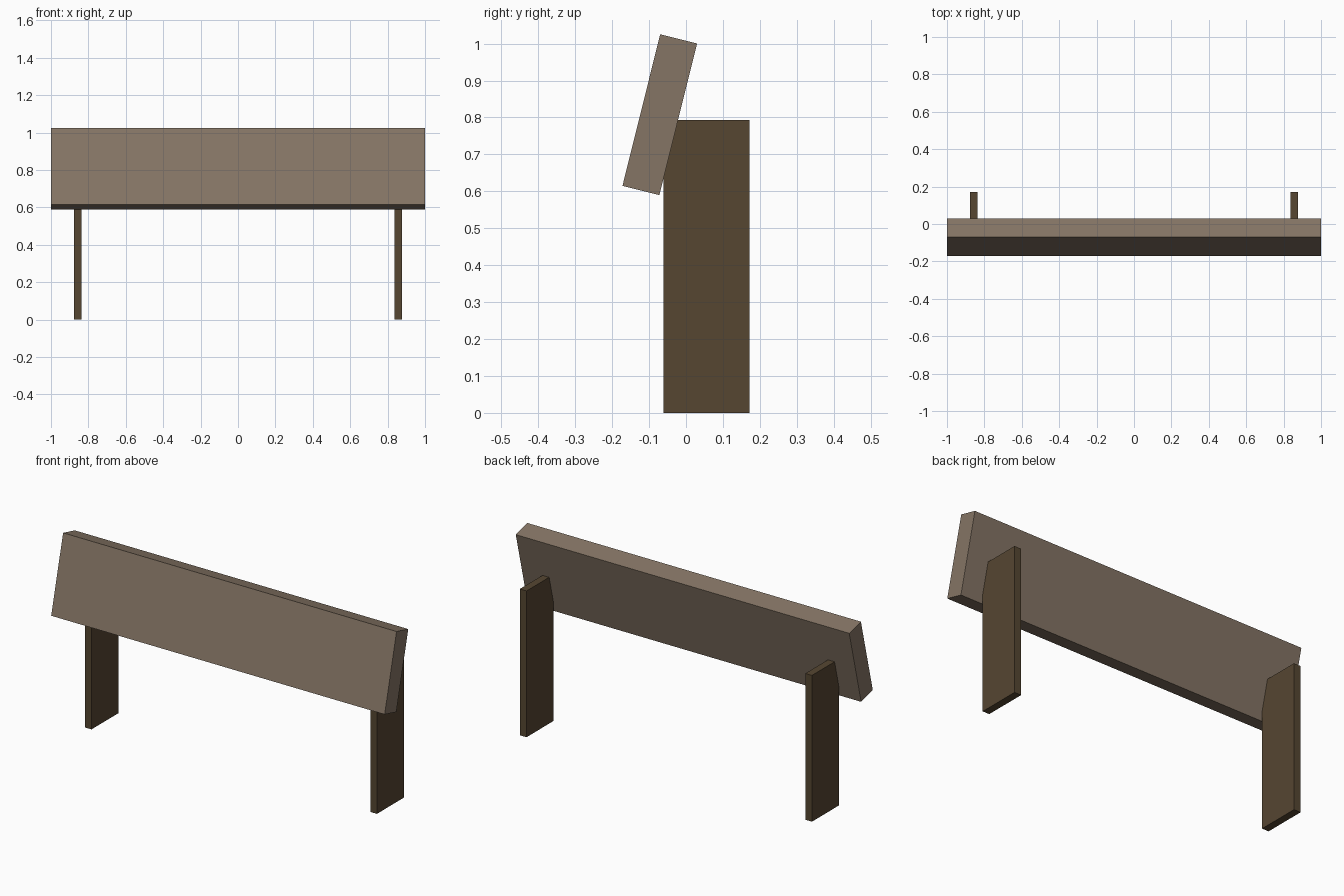
import bpy, math

if "Cube" in bpy.data.objects:
    bpy.data.objects.remove(bpy.data.objects["Cube"])


def material(name, rgb):
    m = bpy.data.materials.new(name)
    m.diffuse_color = (*rgb, 1.0)
    m.use_nodes = True
    m.node_tree.nodes["Principled BSDF"].inputs["Base Color"].default_value = m.diffuse_color
    return m


def box(name, size, location, mat, tilt=0.0):
    bpy.ops.mesh.primitive_cube_add(size=1, location=location, rotation=(tilt, 0, 0))
    ob = bpy.context.object
    ob.name = name
    ob.scale = size
    bpy.ops.object.transform_apply(location=False, rotation=True, scale=True)
    ob.data.materials.append(mat)
    return ob


board_wood = material("pale brown wood", (0.235, 0.178, 0.130))
post_wood = material("dark brown wood", (0.092, 0.061, 0.031))

# Wide board leaning back
box("backrest_board", (2.0, 0.103, 0.423), (0, -0.071, 0.8075), board_wood,
    -math.atan2(0.102, 0.41))

# Upright plank posts, set into the back of the board
for side, x in (("left", -0.856), ("right", 0.856)):
    box(side + "_post", (0.04, 0.233, 0.793), (x, 0.0555, 0.3965), post_wood)
